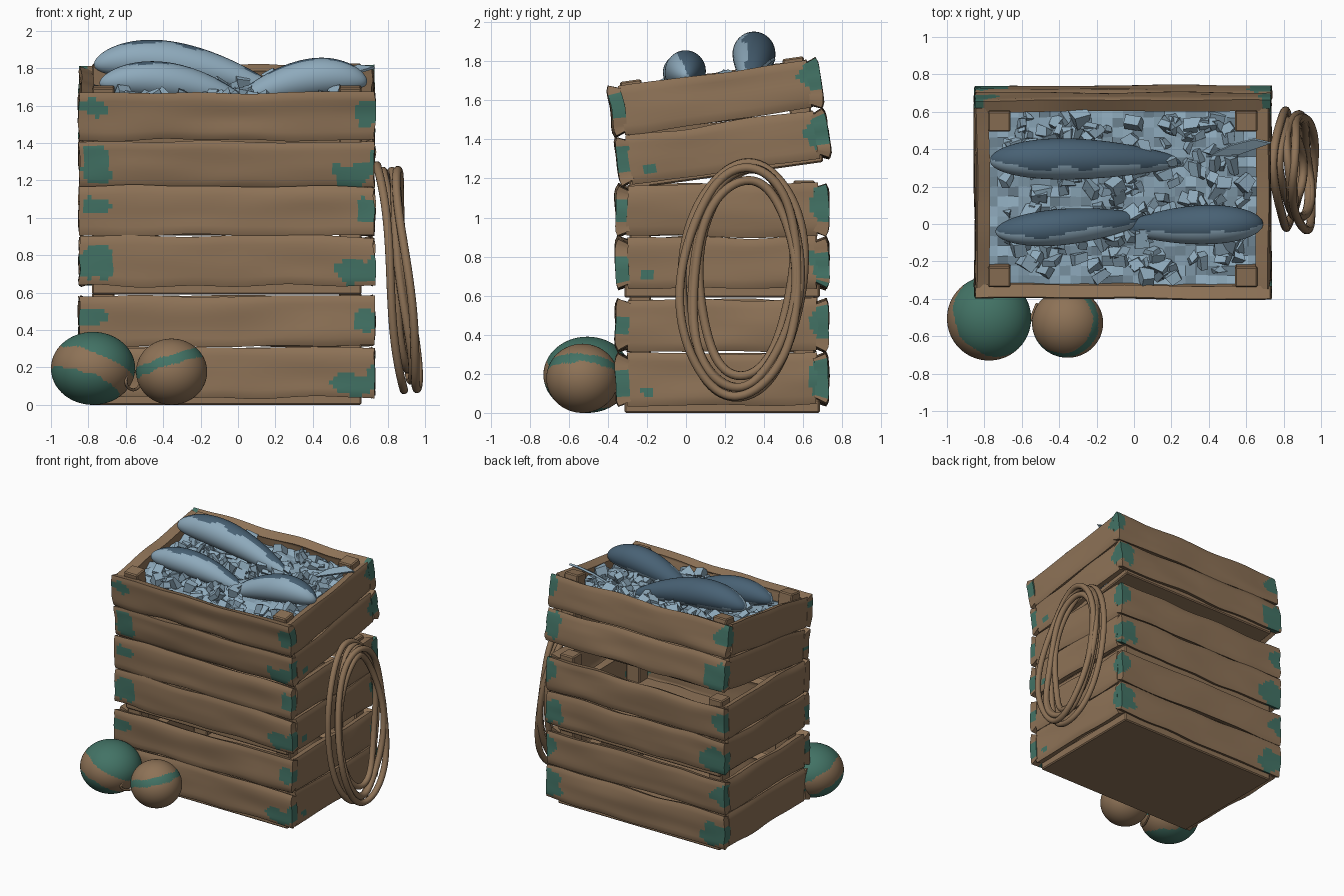
import bpy, bmesh, math, random
from mathutils import Vector, Matrix, noise

random.seed(4)
if "Cube" in bpy.data.objects:
    bpy.data.objects.remove(bpy.data.objects["Cube"])


def material(name, rgb):
    m = bpy.data.materials.new(name)
    m.use_nodes = True
    m.diffuse_color = (*rgb, 1)
    m.node_tree.nodes["Principled BSDF"].inputs["Base Color"].default_value = (*rgb, 1)
    return m


WOOD = material("wood brown", (0.27, 0.17, 0.095))
TEAL = material("worn teal paint", (0.055, 0.17, 0.13))
ICE = material("pale ice blue", (0.27, 0.40, 0.50))
SLATE = material("slate fish back", (0.065, 0.12, 0.175))


def finish(name, bm, mats, matrix=None, smooth=True):
    me = bpy.data.meshes.new(name)
    bm.to_mesh(me)
    bm.free()
    ob = bpy.data.objects.new(name, me)
    bpy.context.collection.objects.link(ob)
    for m in mats:
        me.materials.append(m)
    for p in me.polygons:
        p.use_smooth = smooth
    if matrix:
        ob.matrix_world = matrix
    return ob


# Paint patches on each crate: centre, then radii
HX, HY = 0.79, 0.545
PATCHES = [
    (-.71, -HY, .43, .08, .03, .045), (-.70, -HY, .12, .09, .03, .09),
    (.75, -HY, .41, .06, .06, .07), (.68, -HY, .07, .12, .06, .06),
    (HX, .52, .44, .08, .07, .09), (.76, .52, .13, .13, .08, .10),
    (-.77, HY, .42, .10, .05, .07), (-.72, HY, .10, .14, .05, .10),
    (HX, -.38, .07, .03, .045, .02), (HX, -.53, .11, .05, .04, .08),
]


def painted(co, seed):
    wob = 1 + 0.5 * noise.noise(co * 11 + Vector((seed, 0, 0)))
    for p in PATCHES:
        d = Vector((co[i] - p[i]) / p[i + 3] for i in range(3))
        if d.length < wob:
            return True
    return False


def plank(name, matrix, turn, half, dist, z0, z1, seed):
    """Wavy board facing outward, thickened inward."""
    bm = bmesh.new()
    rot = Matrix.Rotation(turn, 3, "Z")
    nu, nv = int(2 * half / 0.022), max(3, int((z1 - z0) / 0.022))
    rows = []
    for j in range(nv + 1):
        t = j / nv
        row = []
        for i in range(nu + 1):
            u = half * (2 * i / nu - 1)
            u += 0.012 * noise.noise(Vector((t * 3, seed, i > nu / 2))) * (2 * i / nu - 1)
            z = z0 + (z1 - z0) * t + 0.016 * (2 * t - 1) * noise.noise(Vector((u * 3, seed, round(t))))
            dip = 0.012 * abs(2 * t - 1) ** 8
            d = dist - dip + 0.012 * noise.noise(Vector((u * 2, t * 2, seed)))
            row.append(bm.verts.new(rot @ Vector((u, -d, z))))
        rows.append(row)
    for j in range(nv):
        for i in range(nu):
            f = bm.faces.new((rows[j][i], rows[j][i + 1], rows[j + 1][i + 1], rows[j + 1][i]))
            f.material_index = int(painted(f.calc_center_median(), seed))
    ob = finish(name, bm, [WOOD, TEAL], matrix)
    s = ob.modifiers.new("thickness", "SOLIDIFY")
    s.thickness, s.offset = 0.07, -1
    e = ob.modifiers.new("crisp edges", "EDGE_SPLIT")
    e.split_angle = math.radians(40)


def box(name, matrix, centre, size, mat):
    bm = bmesh.new()
    bmesh.ops.create_cube(bm, size=1, matrix=Matrix.Translation(centre) @ Matrix.Diagonal((*size, 1)))
    bmesh.ops.bevel(bm, geom=bm.edges[:], offset=0.008, segments=1, affect="EDGES")
    return finish(name, bm, [mat], matrix, smooth=False)


def crate(label, matrix, h, drop, seed):
    walls = [("front", HX, HY), ("right", HY - 0.06, HX), ("back", HX, HY), ("left", HY - 0.06, HX)]
    for k, (side, half, dist) in enumerate(walls):
        for n, part in enumerate(("lower", "upper")):
            z0 = n * (h * 0.5 + 0.004)
            plank(f"{label}_{side}_{part}_plank", matrix, k * math.pi / 2, half, dist,
                  z0, z0 + h * 0.5 - 0.004, seed + k * 2.3 + n * 0.7)
    box(f"{label}_floor", matrix, (0, 0, (0.03 - drop) / 2), (1.44, 1.0, 0.03 + drop), WOOD)
    for sx in (-1, 1):
        for sy in (-1, 1):
            box(f"{label}_corner_post", matrix, (sx * 0.66, sy * 0.42, h / 2 + 0.02),
                (0.12, 0.11, h), WOOD)


CX, CY = -0.06, 0.185
top_matrix = Matrix.Translation((CX, 0.205, 1.235)) @ Matrix.Rotation(math.radians(8), 4, "X")
crate("bottom_crate", Matrix.Translation((CX, CY, 0.04)), 0.54, 0.04, 1.1)
crate("middle_crate", Matrix.Translation((CX, CY, 0.635)), 0.535, 0.045, 21.4)
crate("top_crate", top_matrix, 0.51, 0.02, 43.7)

# Bed of crushed ice
bm = bmesh.new()
bmesh.ops.create_grid(bm, x_segments=26, y_segments=18, size=1)
for v in bm.verts:
    v.co = Vector((v.co.x * 0.725, v.co.y * 0.48, 0.42 + random.uniform(-0.02, 0.02)))
finish("ice_bed", bm, [ICE], top_matrix, smooth=False)

# Loose ice chunks
bm = bmesh.new()
for i in range(190):
    pos = Vector((random.uniform(-0.68, 0.68), random.uniform(-0.44, 0.44), random.uniform(0.41, 0.46)))
    if abs(pos.x) > 0.57 and abs(pos.y) > 0.34:
        continue
    turn = Matrix.Rotation(random.uniform(0, 6), 4, Vector((random.random(), random.random(), 0.3)))
    size = Matrix.Diagonal([random.uniform(0.03, 0.09) for _ in range(3)] + [1])
    made = bmesh.ops.create_cube(bm, size=1, matrix=Matrix.Translation(pos) @ turn @ size)
    for v in made["verts"]:
        v.co += Vector([random.uniform(-0.012, 0.012) for _ in range(3)])
finish("ice_chunks", bm, [ICE], top_matrix, smooth=False)


def fish(name, head, bend, tail, radius):
    """Tapered body swept along a curved spine, dark along the back."""
    bm = bmesh.new()
    head, bend, tail = Vector(head), Vector(bend), Vector(tail)
    n, sides, rings = 44, 40, []
    for i in range(n + 1):
        t = (1 - math.cos(math.pi * i / n)) / 2
        c = head * (1 - t) ** 2 + bend * 2 * t * (1 - t) + tail * t * t
        r = radius * max(0.01, math.sin(math.pi * t ** 0.8)) ** 0.6
        rings.append([bm.verts.new(c + Vector((0, r * math.cos(a), r * math.sin(a))))
                      for a in (2 * math.pi * k / sides for k in range(sides))])
    for a, b in zip(rings, rings[1:]):
        for k in range(sides):
            bm.faces.new((a[k], a[k - 1], b[k - 1], b[k]))
    bm.faces.new(rings[0])
    bm.faces.new(rings[-1])
    bmesh.ops.recalc_face_normals(bm, faces=bm.faces[:])
    for f in bm.faces:
        up = f.normal.dot(Vector((0, 0.7, 0.7)))
        f.material_index = int(up > 0.32 + 0.35 * noise.noise(f.calc_center_median() * 8))
    finish(name, bm, [ICE, SLATE])


fish("back_fish", (-.77, .34, 1.82), (-.35, .36, 1.92), (.28, .33, 1.64), 0.11)
fish("front_left_fish", (-.74, -.04, 1.72), (-.35, -.02, 1.80), (.08, .03, 1.60), 0.097)
fish("front_right_fish", (.69, .0, 1.73), (.35, .0, 1.82), (-.08, -.02, 1.58), 0.105)

# Tail fin poking out of the ice
bm = bmesh.new()
fin = [(.40, .36, 1.70), (.56, .37, 1.76), (.73, .43, 1.81), (.64, .45, 1.82), (.52, .42, 1.78)]
bm.faces.new([bm.verts.new(p) for p in fin])
ob = finish("tail_fin", bm, [ICE], smooth=False)
ob.modifiers.new("thickness", "SOLIDIFY").thickness = 0.015


def buoy(name, centre, radii, axis, level, width, band_inside):
    """Float with a tilted painted band."""
    bm = bmesh.new()
    bmesh.ops.create_icosphere(bm, subdivisions=5, radius=1)
    axis = Vector(axis).normalized()
    for f in bm.faces:
        c = f.calc_center_median()
        inside = abs(c.dot(axis) - level + 0.08 * noise.noise(c * 3)) < width
        f.material_index = int(inside == band_inside)
    finish(name, bm, [WOOD, TEAL], Matrix.Translation(centre) @ Matrix.Diagonal((*radii, 1)))


buoy("large_float", (-.775, -.505, .195), (.225, .225, .195), (.4, .3, .86), -.16, .3, False)
buoy("small_float", (-.355, -.53, .177), (.19, .185, .177), (-.35, .1, .93), .27, .14, True)


def cord(name, points, radius):
    cu = bpy.data.curves.new(name, "CURVE")
    cu.dimensions = "3D"
    cu.bevel_depth, cu.bevel_resolution = radius, 3
    sp = cu.splines.new("POLY")
    sp.points.add(len(points) - 1)
    for p, co in zip(sp.points, points):
        p.co = (*co, 1)
    sp.use_cyclic_u = True
    sp.use_smooth = True
    cu.materials.append(WOOD)
    bpy.context.collection.objects.link(bpy.data.objects.new(name, cu))


# Coiled rope leaning on the right side: offset, centre y and z, radii
LOOPS = [(-.04, .29, .68, .31, .60), (.02, .30, .69, .275, .56), (.05, .28, .67, .30, .585),
         (-.01, .31, .72, .24, .53), (.03, .29, .66, .26, .53)]
for k, (dx, cy, cz, ry, rz) in enumerate(LOOPS):
    pts = []
    for i in range(72):
        a = 2 * math.pi * i / 72
        wob = 0.012 * math.sin(3 * a + k * 2)
        y = cy + (ry + wob) * math.cos(a) + 0.03 * math.sin(a)
        z = cz + rz * math.sin(a)
        pts.append((0.855 + dx - 0.1 * (z - 0.68) + wob, y, z))
    cord("rope_coil", pts, 0.023)

# Thin tie between the floats
tie = [(-.56 + .04 * math.cos(a), -.53 + .10 * math.cos(a), .13 + .05 * math.sin(a))
       for a in (2 * math.pi * i / 24 for i in range(24))]
cord("float_tie", tie, 0.008)
